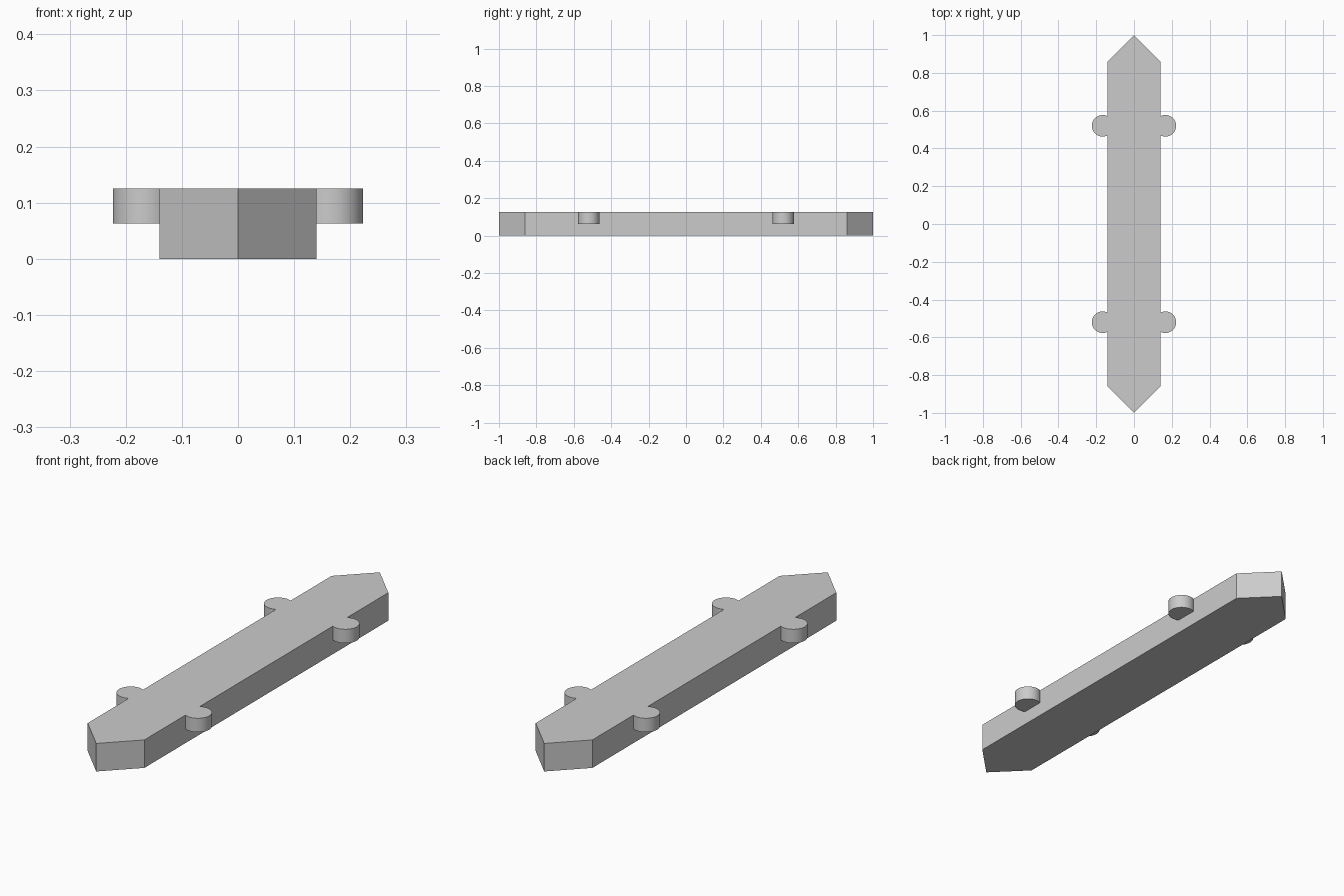
import bpy
import bmesh
import math

cube = bpy.data.objects.get("Cube")
if cube:
    bpy.data.objects.remove(cube, do_unlink=True)

HALF_WIDTH, SHOULDER, TIP = 0.14, 0.86, 1.0
HEIGHT, TAB_BOTTOM = 0.125, 0.063
TAB_RADIUS, TAB_X, TAB_Y = 0.057, 0.166, 0.52

grey = bpy.data.materials.new("plain grey")
grey.use_nodes = True
colour = (0.6, 0.6, 0.6, 1)
grey.diffuse_color = colour
grey.node_tree.nodes["Principled BSDF"].inputs["Base Color"].default_value = colour


def prism(name, outline, bottom, top):
    """Extrude a flat outline upwards into a closed solid."""
    bm = bmesh.new()
    face = bm.faces.new([bm.verts.new((x, y, bottom)) for x, y in outline])
    result = bmesh.ops.extrude_face_region(bm, geom=[face])
    raised = [v for v in result["geom"] if isinstance(v, bmesh.types.BMVert)]
    bmesh.ops.translate(bm, verts=raised, vec=(0, 0, top - bottom))
    bmesh.ops.recalc_face_normals(bm, faces=bm.faces)
    mesh = bpy.data.meshes.new(name)
    bm.to_mesh(mesh)
    bm.free()
    mesh.materials.append(grey)
    obj = bpy.data.objects.new(name, mesh)
    bpy.context.collection.objects.link(obj)
    return obj


# Long bar, pointed at both ends
prism("pointed_bar", [(0, -TIP), (HALF_WIDTH, -SHOULDER), (HALF_WIDTH, SHOULDER),
                      (0, TIP), (-HALF_WIDTH, SHOULDER), (-HALF_WIDTH, -SHOULDER)],
      0, HEIGHT)

# Four round side tabs, cut off flat where they meet the bar
reach = math.acos((HALF_WIDTH - TAB_X) / TAB_RADIUS)
steps = 40
angles = [reach * (2 * i / steps - 1) for i in range(steps + 1)]
tabs = []
for side, sx in (("left", 1), ("right", -1)):
    for end, sy in (("front", -1), ("back", 1)):
        arc = [(sx * (TAB_X + TAB_RADIUS * math.cos(a)),
                sy * TAB_Y + TAB_RADIUS * math.sin(a)) for a in angles]
        tabs.append(prism(f"{end}_{side}_tab", arc, TAB_BOTTOM, HEIGHT))

# Smooth the curved walls, keep the rims sharp
bpy.ops.object.select_all(action="DESELECT")
for tab in tabs:
    tab.select_set(True)
bpy.context.view_layer.objects.active = tabs[0]
bpy.ops.object.shade_smooth_by_angle(angle=math.radians(30))
